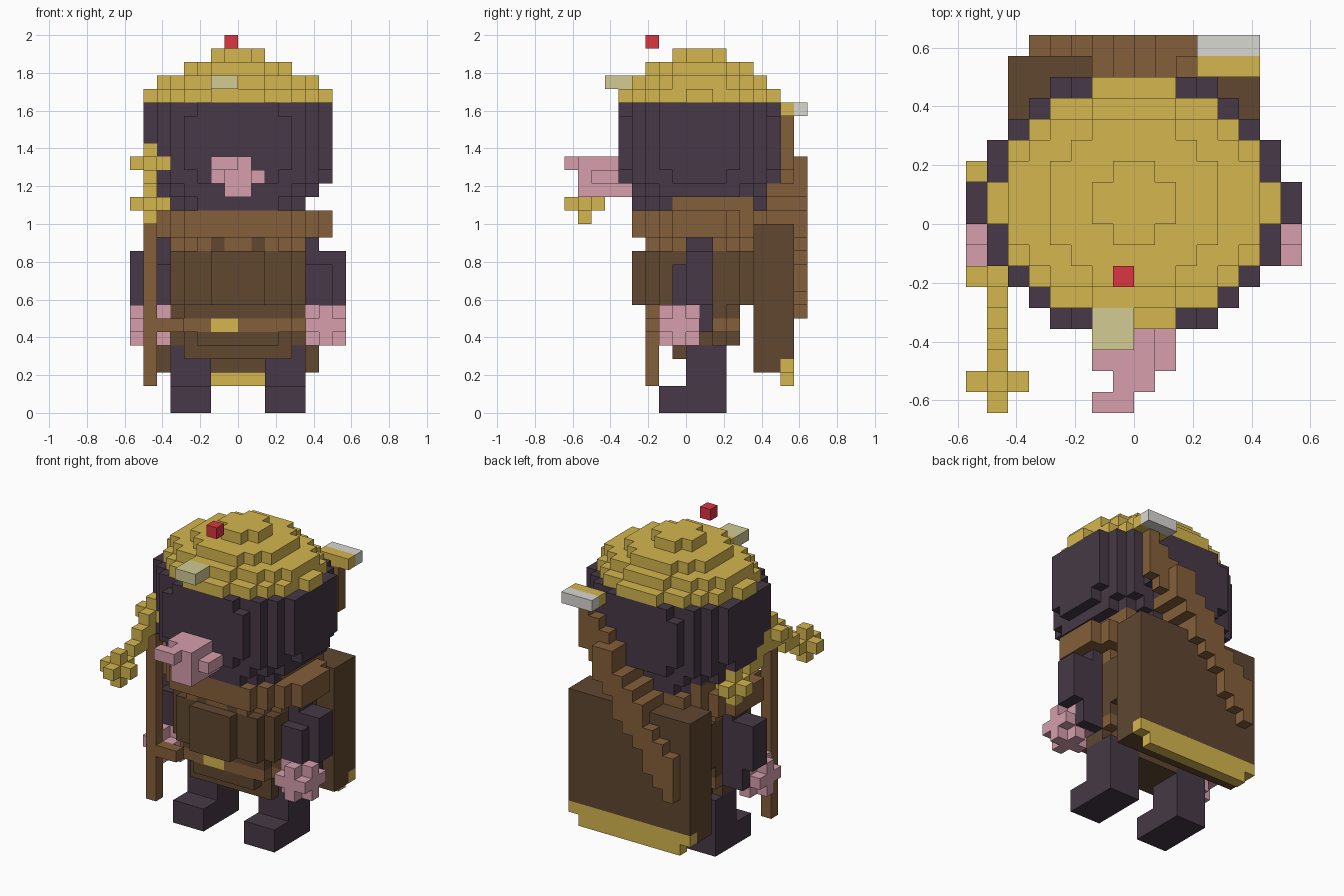
import bpy, bmesh
from mathutils import Vector

cube = bpy.data.objects.get("Cube")
if cube:
    bpy.data.objects.remove(cube, do_unlink=True)

U = 1 / 14          # edge of one block
taken = set()       # blocks already used; the first part to claim one keeps it
parts = []


def srgb(hexa):
    vals = [int(hexa[i:i + 2], 16) / 255 for i in (0, 2, 4)]
    return [v / 12.92 if v < 0.04045 else ((v + 0.055) / 1.055) ** 2.4 for v in vals] + [1]


def material(name, hexa):
    m = bpy.data.materials.new(name)
    m.use_nodes = True
    m.diffuse_color = srgb(hexa)
    m.node_tree.nodes["Principled BSDF"].inputs["Base Color"].default_value = srgb(hexa)
    return m


GOLD = material("gold", "D5B64F")
DARK = material("dark_plum", "463946")
BROWN = material("leather_brown", "845F3A")
ROBE = material("dark_brown", "604730")
PINK = material("pink", "D69FAD")
RED = material("red", "DA3640")
GREY = material("light_grey", "D9D8D2")
KHAKI = material("pale_khaki", "D2CB94")


def box(x0, x1, y0, y1, z0, z1):
    return {(x, y, z) for x in range(x0, x1) for y in range(y0, y1) for z in range(z0, z1)}


def disc(widths, z0, z1):
    """Round layer about y = 1; widths are half-widths per row out from the centre."""
    cells = set()
    for j, w in enumerate(widths):
        cells |= box(-w, w, 1 + j, 2 + j, z0, z1) | box(-w, w, -j, 1 - j, z0, z1)
    return cells


def mirror(cells):
    return {(-1 - x, y, z) for x, y, z in cells}


def part(name, mat, cells):
    cells = cells - taken
    taken.update(cells)
    parts.append((name, mat, cells))


def both(name, mat, cells):
    part("left_" + name, mat, cells)
    part("right_" + name, mat, mirror(cells))


# Pickaxe: curved head arching over the handle, with a cross on tips and centre
half = (box(-7, -6, -9, -6, 15, 16) | box(-7, -6, -8, -7, 14, 17) | box(-8, -5, -8, -7, 15, 16)
        | box(-7, -6, -6, -5, 16, 17) | box(-7, -6, -5, -4, 17, 18)
        | box(-7, -6, -5, -4, 16, 17) | box(-7, -6, -4, -2, 18, 19) | box(-7, -6, -4, -3, 17, 18))
pick = half | {(x, -6 - y, z) for x, y, z in half}
pick |= box(-7, -6, -3, -2, 17, 20) | box(-8, -5, -3, -2, 18, 19)
part("pickaxe_head", GOLD, pick)
part("pickaxe_handle", BROWN, box(-7, -6, -3, -2, 2, 18))
part("handle_peg", BROWN, box(-6, -4, -3, -2, 6, 7))

# Helmet with lamp and floating bead
part("helmet", GOLD, disc([7, 6, 6, 5, 4, 2], 23, 24) | disc([6, 6, 5, 4, 2], 24, 25)
     | disc([4, 4, 3, 2], 25, 26) | disc([2, 1], 26, 27))
part("helmet_lamp", KHAKI, box(-2, 0, -6, -4, 24, 25))
part("bead", RED, box(-1, 0, -3, -2, 27, 28))

# Nose
part("nose", PINK, box(-1, 1, -8, -4, 16, 19) | box(-2, 0, -9, -8, 18, 19)
     | box(-2, -1, -7, -4, 17, 19) | box(1, 2, -7, -4, 17, 18))

# Head, with collar flaps reaching up under its sides
both("collar_flap", BROWN, box(4, 5, -1, 5, 15, 16))
part("head", DARK, disc([7, 7, 7, 6, 5, 3], 22, 23) | disc([7, 7, 7, 6, 5, 4], 18, 22)
     | disc([7, 7, 6, 6, 5, 3], 17, 18) | disc([6, 6, 6, 5, 4], 16, 17)
     | disc([5, 5, 5, 4, 3], 15, 16))

# Collar with two dark gaps along its lower edge, belt and buckle
both("collar_gap", ROBE, box(1, 2, -3, -2, 12, 13))
part("collar", BROWN, disc([7, 7, 6, 5, 4], 13, 15) | disc([5, 5, 4, 3], 12, 13))
part("buckle", GOLD, box(-2, 0, -2, -1, 6, 7))
part("belt", BROWN, disc([5, 5, 4], 6, 7))

# Hands and arms; each hand is a block with its corners knocked off
both("hand", PINK, box(5, 8, -1, 0, 5, 8) | box(5, 8, -2, 1, 6, 7) | box(6, 7, -2, 1, 5, 8))
both("arm", DARK, box(5, 8, 0, 2, 8, 11) | box(5, 7, -1, 2, 8, 11)
     | box(5, 8, 0, 2, 11, 12) | box(5, 6, 0, 2, 12, 13) | box(5, 7, 0, 2, 6, 8))

# Legs with feet
both("leg", DARK, box(2, 5, 0, 3, 0, 5) | box(2, 5, -2, 3, 0, 2))

# Robe
part("robe", ROBE, disc([5, 5, 5, 4, 2], 8, 12) | disc([5, 5, 4], 7, 8)
     | disc([5, 4, 3], 5, 6) | disc([4, 4], 4, 5))

# Back pack slab with trim
part("pack_trim", GOLD, box(-6, 6, 7, 8, 3, 4) | box(-5, 5, 7, 8, 2, 3))
part("pack", ROBE, box(-6, 6, 5, 8, 3, 14))

# Diagonal scabbard with hilt across the back
part("hilt_grip", GOLD, box(3, 6, 7, 8, 22, 23))
part("hilt_cap", GREY, box(3, 6, 8, 9, 22, 23))
scabbard = set()
for k in range(10):
    x, z = k - 5, 7 + round(1.25 * k)
    if x < 3:
        scabbard |= box(x, x + 1, 8, 9, z, min(z + 4, 19))
        scabbard |= box(x, x + 1, 6, 7, max(z, 14), min(z + 4, 19))
    scabbard |= box(x, x + 1, 7, 8, max(z, 14), min(z + 4, 22))
part("scabbard", BROWN, scabbard)

# Build the outer skin of every part
SIDES = [Vector(v) for v in ((1, 0, 0), (-1, 0, 0), (0, 1, 0), (0, -1, 0), (0, 0, 1), (0, 0, -1))]
for name, mat, cells in parts:
    bm = bmesh.new()
    points = {}
    for c in sorted(cells):
        for n in SIDES:
            if tuple(int(a + b) for a, b in zip(c, n)) in taken:
                continue
            t = Vector((n.y, n.z, n.x))
            b = n.cross(t)
            mid = Vector(c) + Vector((0.5, 0.5, 0.5)) + n / 2
            corners = []
            for s, r in ((-1, -1), (1, -1), (1, 1), (-1, 1)):
                p = mid + t * s / 2 + b * r / 2
                key = tuple(round(v) for v in p)
                if key not in points:
                    points[key] = bm.verts.new(Vector(key) * U)
                corners.append(points[key])
            bm.faces.new(corners)
    # Join neighbouring flat squares into larger faces
    bmesh.ops.dissolve_limit(bm, angle_limit=0.01, verts=bm.verts[:], edges=bm.edges[:])
    mesh = bpy.data.meshes.new(name)
    bm.to_mesh(mesh)
    bm.free()
    mesh.materials.append(mat)
    bpy.context.collection.objects.link(bpy.data.objects.new(name, mesh))
